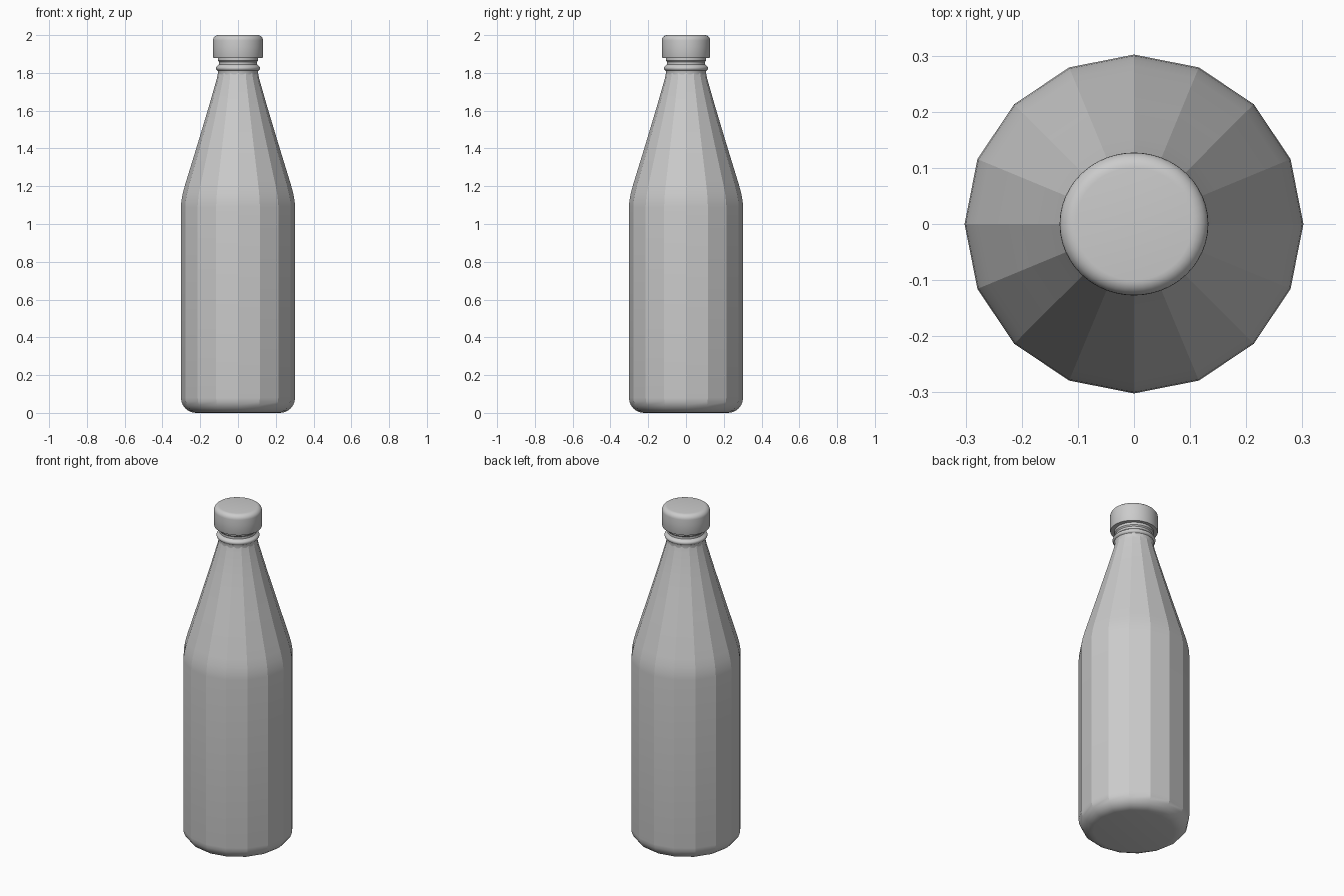
import bpy, bmesh, math

if "Cube" in bpy.data.objects:
    bpy.data.objects.remove(bpy.data.objects["Cube"])


def lathe(name, profile, sides, angle, sx=1.0, sy=1.0):
    """Revolve (radius, z) points around z and close both ends."""
    bm = bmesh.new()
    rings = []
    for r, z in profile:
        rings.append([bm.verts.new((sx * r * math.cos(2 * math.pi * i / sides),
                                    sy * r * math.sin(2 * math.pi * i / sides), z))
                      for i in range(sides)])
    for a, b in zip(rings, rings[1:]):
        for i in range(sides):
            j = (i + 1) % sides
            bm.faces.new((a[i], a[j], b[j], b[i]))
    bm.faces.new(list(reversed(rings[0])))
    bm.faces.new(rings[-1])
    mesh = bpy.data.meshes.new(name)
    bm.to_mesh(mesh)
    bm.free()
    obj = bpy.data.objects.new(name, mesh)
    bpy.context.collection.objects.link(obj)
    bpy.ops.object.select_all(action='DESELECT')
    obj.select_set(True)
    bpy.context.view_layer.objects.active = obj
    bpy.ops.object.shade_smooth_by_angle(angle=math.radians(angle))
    return obj


def arc(cx, cz, rad, start, end, steps):
    """Rounded corner in the profile, angles in degrees."""
    pts = []
    for k in range(steps + 1):
        t = math.radians(start + (end - start) * k / steps)
        pts.append((cx + rad * math.cos(t), cz + rad * math.sin(t)))
    return pts


# Sixteen-sided bottle body: rounded base, straight sides, tapered shoulder
body = arc(0.222, 0.08, 0.08, -90, 0, 6)
body += [(0.302, 1.09), (0.300, 1.12), (0.293, 1.16), (0.281, 1.205),
         (0.215, 1.42), (0.155, 1.62), (0.112, 1.77), (0.106, 1.80)]
lathe("bottle_body", body, 16, 20)

# Round neck with a bead below the cap
neck = [(0.106, 1.79), (0.106, 1.805)]
neck += arc(0.104, 1.825, 0.013, -70, 70, 6)
neck += [(0.101, 1.845), (0.101, 1.858), (0.107, 1.865), (0.107, 1.89)]
lathe("bottle_neck", neck, 48, 40)

# Screw cap with a softened top edge, slightly wider across x
cap = [(0.128, 1.88), (0.13, 1.885), (0.13, 1.94)]
cap += arc(0.102, 1.972, 0.028, 0, 90, 6)
lathe("bottle_cap", cap, 48, 40, sx=1.02, sy=0.98)
